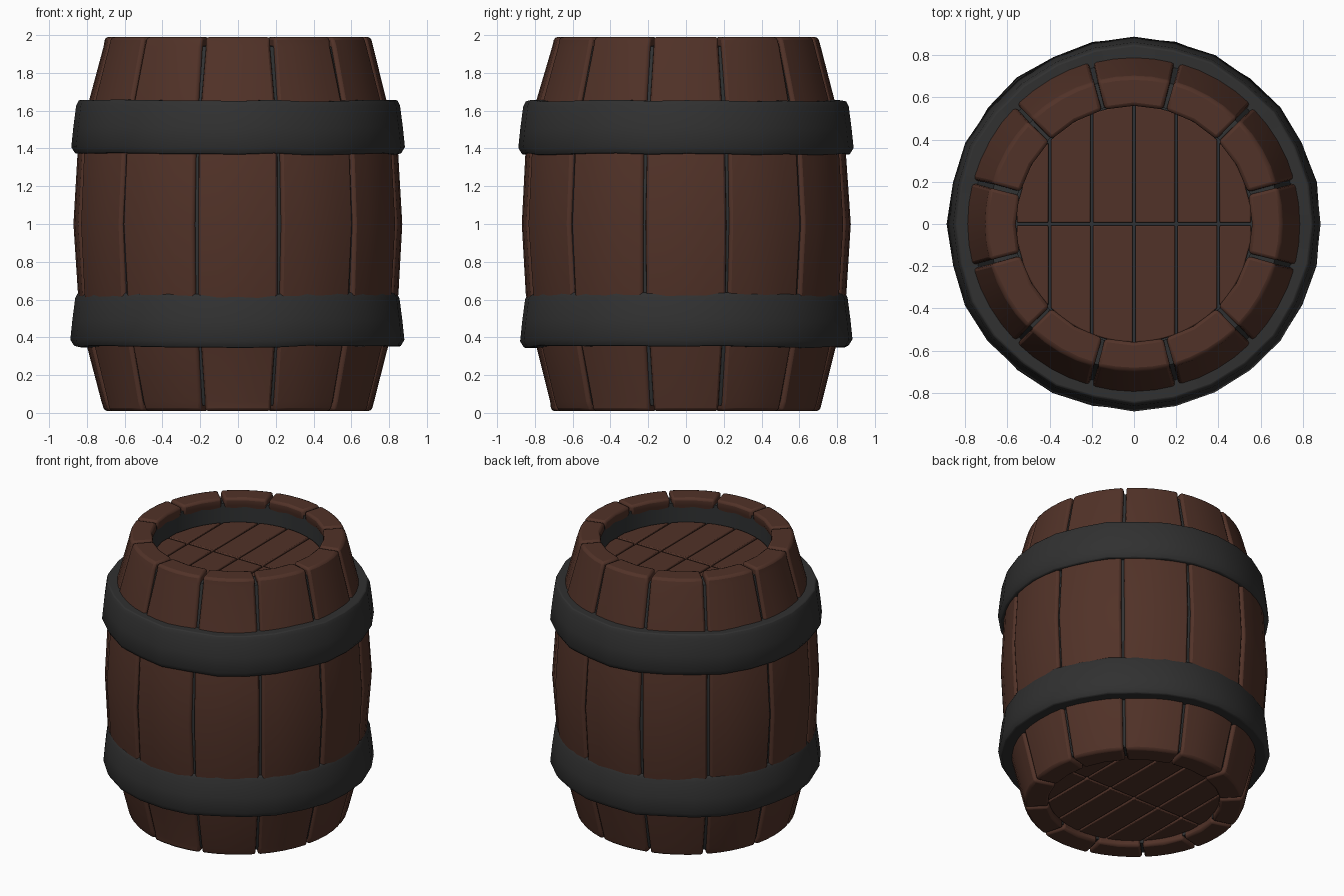
import bpy, bmesh, math, random
from math import sin, cos, radians, pi, sqrt

if "Cube" in bpy.data.objects:
    bpy.data.objects.remove(bpy.data.objects["Cube"])

random.seed(4)

def material(name, rgb):
    m = bpy.data.materials.new(name)
    m.diffuse_color = (*rgb, 1)
    m.use_nodes = True
    m.node_tree.nodes["Principled BSDF"].inputs["Base Color"].default_value = m.diffuse_color
    return m

WOOD = material("brown wood", (0.083, 0.032, 0.021))
IRON = material("dark iron", (0.030, 0.030, 0.030))
GAP = material("dark grey seam", (0.030, 0.032, 0.033))

def finish(name, bm, mat, bevel=0.0, angle=35):
    bmesh.ops.recalc_face_normals(bm, faces=bm.faces[:])
    me = bpy.data.meshes.new(name)
    bm.to_mesh(me)
    bm.free()
    me.materials.append(mat)
    ob = bpy.data.objects.new(name, me)
    bpy.context.collection.objects.link(ob)
    if bevel:
        b = ob.modifiers.new("Bevel", 'BEVEL')
        b.width, b.segments, b.limit_method = bevel, 2, 'ANGLE'
        b.angle_limit = radians(40)
    bpy.ops.object.select_all(action='DESELECT')
    ob.select_set(True)
    bpy.context.view_layer.objects.active = ob
    bpy.ops.object.shade_smooth_by_angle(angle=radians(angle))
    return ob

def lathe(bm, profile, seg, closed, wobble=0.0):
    """Spin (radius, z) points round z."""
    rings = []
    for i in range(seg):
        a = 2 * pi * i / seg
        d = random.uniform(-wobble, wobble)
        dz = random.uniform(-wobble, wobble)
        rings.append([bm.verts.new(((r + d) * cos(a), (r + d) * sin(a), z + dz)) for r, z in profile])
    n = len(profile)
    for i in range(seg):
        p, q = rings[i], rings[(i + 1) % seg]
        for j in range(n if closed else n - 1):
            k = (j + 1) % n
            bm.faces.new((p[j], q[j], q[k], p[k]))
    if not closed:
        bm.faces.new([r[0] for r in rings])
        bm.faces.new([r[-1] for r in rings])

# Staves: (z, outer radius, inner radius)
STAVE = [(0.01, 0.71, 0.56), (0.06, 0.723, 0.56), (0.35, 0.795, 0.70),
         (0.63, 0.847, 0.72), (1.0, 0.872, 0.74), (1.37, 0.85, 0.72),
         (1.65, 0.79, 0.70), (1.94, 0.712, 0.56), (1.99, 0.70, 0.56)]

def stave(i):
    bm = bmesh.new()
    mid = radians(30 * i)
    rings = []
    for z, ro, ri in STAVE:
        half = radians(15) - 0.009 / ro + random.uniform(-0.004, 0.003)
        dr = random.uniform(-0.004, 0.004)
        pts = [(ro + dr, mid + half * t) for t in (-1, -0.5, 0, 0.5, 1)]
        pts += [(ri, mid + half * t) for t in (1, 0, -1)]
        rings.append([bm.verts.new((r * cos(a), r * sin(a), z)) for r, a in pts])
    n = len(rings[0])
    for p, q in zip(rings, rings[1:]):
        for j in range(n):
            k = (j + 1) % n
            bm.faces.new((p[j], p[k], q[k], q[j]))
    bm.faces.new(rings[0])
    bm.faces.new(rings[-1])
    finish(f"stave_{i + 1}", bm, WOOD, 0.016)

for i in range(12):
    stave(i)

# Dark core seen between the staves and round the recessed ends
LID_TOP, LID_BOTTOM = 1.80, 0.07
bm = bmesh.new()
core = [(0.568, LID_BOTTOM), (0.568, 0.04), (0.69, 0.04)]
core += [(ro - 0.024, z) for z, ro, _ in STAVE[1:-1]]
core += [(0.568, 1.95), (0.568, LID_TOP)]
lathe(bm, core, 48, False)
finish("seam_core", bm, GAP)

# End planks: two rows of six, clipped to a circle
def plank(name, x0, x1, side, z0, z1, radius=0.56, gap=0.006):
    bm = bmesh.new()
    x0, x1 = x0 + gap, x1 - gap
    pts = [(x0, gap), (x1, gap)]
    for t in (1, 0.75, 0.5, 0.25, 0):
        x = x0 + (x1 - x0) * t
        pts.append((x, sqrt(max(radius ** 2 - x * x, 0.0004))))
    vs = [bm.verts.new((x, side * y, z0)) for x, y in pts]
    f = bm.faces.new(vs)
    ext = bmesh.ops.extrude_face_region(bm, geom=[f])['geom']
    bmesh.ops.translate(bm, vec=(0, 0, z1 - z0),
                        verts=[v for v in ext if isinstance(v, bmesh.types.BMVert)])
    finish(name, bm, WOOD, 0.006)

EDGES = [-0.56, -0.4, -0.2, 0, 0.2, 0.4, 0.56]
for end, z0, z1 in (("lid", LID_TOP - 0.02, LID_TOP + 0.02),
                    ("base", LID_BOTTOM - 0.02, LID_BOTTOM + 0.02)):
    for row, side in (("front", -1), ("back", 1)):
        for k in range(6):
            plank(f"{end}_plank_{row}_{k + 1}", EDGES[k], EDGES[k + 1], side, z0, z1)

# Iron hoops, slightly uneven, same shape used twice
def hoop(name, z):
    bm = bmesh.new()
    prof = [(0.76, 0.0), (0.862, 0.0), (0.883, 0.035), (0.872, 0.14),
            (0.857, 0.255), (0.843, 0.283), (0.76, 0.283)]
    lathe(bm, [(r, z + h) for r, h in prof], 28, True, 0.006)
    finish(name, bm, IRON, 0.006, 50)

hoop("lower_hoop", 0.35)
hoop("upper_hoop", 1.37)
